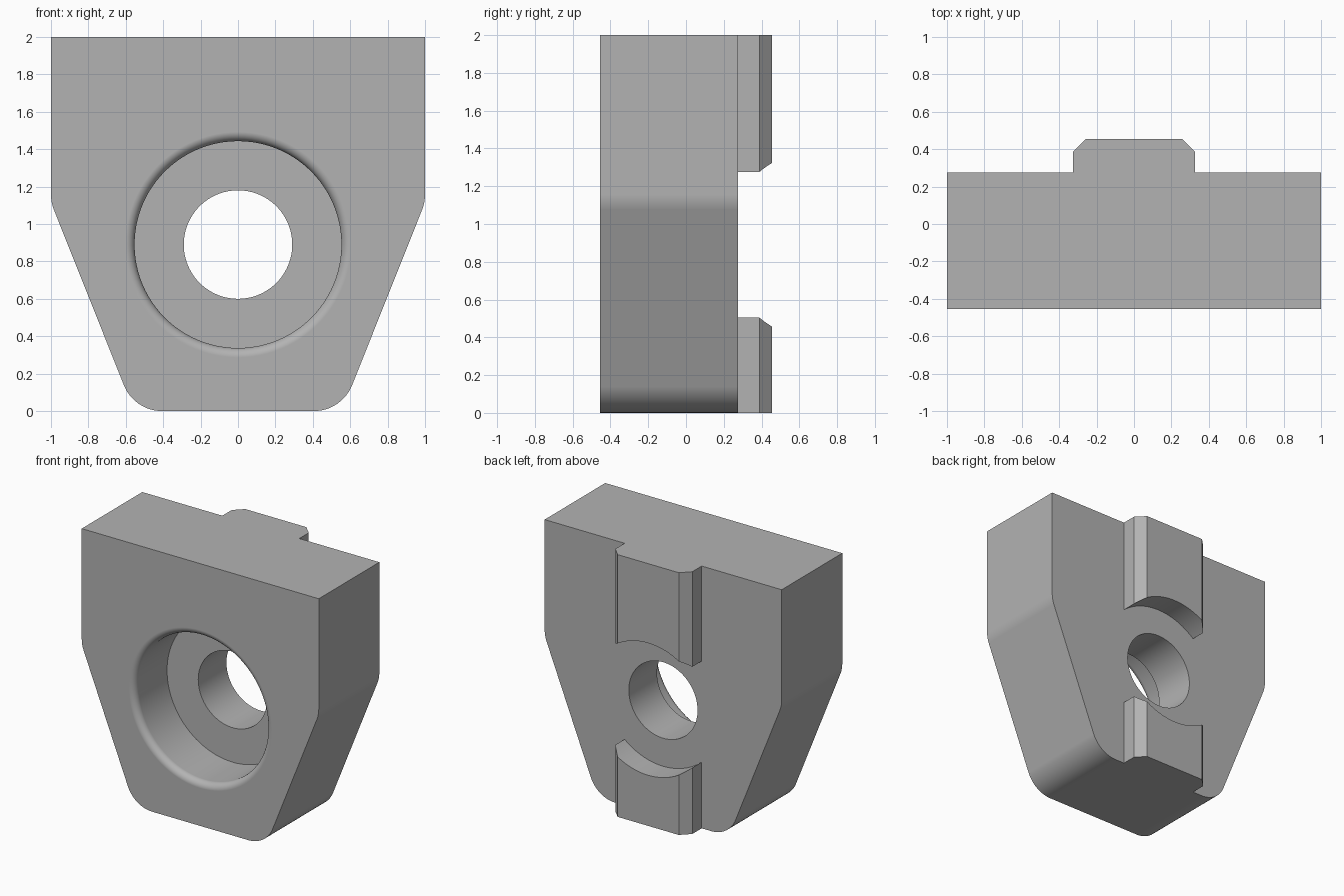
import bpy, bmesh, math
from mathutils import Vector

if "Cube" in bpy.data.objects:
    bpy.data.objects.remove(bpy.data.objects["Cube"])

CZ = 0.89                      # height of the bore axis
FRONT, BACK, KEY_BACK = -0.455, 0.275, 0.455

grey = bpy.data.materials.new("machined grey")
grey.diffuse_color = (0.45, 0.45, 0.45, 1)
grey.use_nodes = True
grey.node_tree.nodes["Principled BSDF"].inputs["Base Color"].default_value = grey.diffuse_color


def make_object(name, bm):
    bmesh.ops.recalc_face_normals(bm, faces=bm.faces)
    mesh = bpy.data.meshes.new(name)
    bm.to_mesh(mesh)
    bm.free()
    mesh.materials.append(grey)
    obj = bpy.data.objects.new(name, mesh)
    bpy.context.collection.objects.link(obj)
    return obj


def prism(name, points, offset):
    """Extrude a closed outline of 3D points along offset."""
    bm = bmesh.new()
    face = bm.faces.new([bm.verts.new(p) for p in points])
    new = bmesh.ops.extrude_face_region(bm, geom=[face])["geom"]
    bmesh.ops.translate(bm, vec=offset,
                        verts=[v for v in new if isinstance(v, bmesh.types.BMVert)])
    return make_object(name, bm)


def lathe(name, profile, sides=96):
    """Revolve (radius, y) pairs around the bore axis and cap both ends."""
    bm = bmesh.new()
    rings = []
    for r, y in profile:
        rings.append([bm.verts.new((r * math.cos(a), y, CZ + r * math.sin(a)))
                      for a in (math.tau * i / sides for i in range(sides))])
    for a, b in zip(rings, rings[1:]):
        for i in range(sides):
            j = (i + 1) % sides
            bm.faces.new((a[i], a[j], b[j], b[i]))
    bm.faces.new(rings[0])
    bm.faces.new(rings[-1])
    return make_object(name, bm)


def round_corner(prev, corner, nxt, radius, steps):
    """Points of a tangent arc replacing a corner of a 2D outline."""
    p, c, n = Vector(prev), Vector(corner), Vector(nxt)
    u, v = (p - c).normalized(), (n - c).normalized()
    half = u.angle(v) / 2
    centre = c + (u + v).normalized() * radius / math.sin(half)
    start = c + u * radius / math.tan(half) - centre
    end = c + v * radius / math.tan(half) - centre
    return [centre + start.normalized().lerp(end.normalized(), k / steps).normalized() * radius
            for k in range(steps + 1)]


def boolean(target, tool, operation):
    mod = target.modifiers.new(operation.lower(), "BOOLEAN")
    mod.object, mod.operation, mod.solver = tool, operation, "EXACT"
    bpy.context.view_layer.objects.active = target
    bpy.ops.object.modifier_apply(modifier=mod.name)
    bpy.data.objects.remove(tool)


# Tapered body with rounded shoulders and lower corners
top, shoulder, foot, mid = (1, 2), (1, 1.115), (0.555, 0), (0, 0)
right = [Vector(top)]
right += round_corner(top, shoulder, foot, 0.22, 4)
right += round_corner(shoulder, foot, mid, 0.22, 12)
outline = right + [Vector((-p.x, p.y)) for p in reversed(right)]
body = prism("bracket_block", [(p.x, FRONT, p.y) for p in outline],
             (0, BACK - FRONT, 0))

# Chamfered key on the back, interrupted by a round relief
half_key = [(0.325, 0.2), (0.325, 0.388), (0.258, KEY_BACK)]
key_outline = half_key + [(-x, y) for x, y in reversed(half_key)]
key = prism("back_key", [(x, y, 0) for x, y in key_outline], (0, 0, 2))
boolean(key, lathe("relief_cutter", [(0.504, 0.1), (0.504, 0.6)]), "DIFFERENCE")
boolean(body, key, "UNION")

# Stepped bore: rounded rim, counterbore and through hole
rim, r_bore, r_hole, floor = 0.05, 0.553, 0.29, -0.065
profile = [(r_bore + rim, FRONT - 0.1)]
for k in range(9):
    a = math.pi / 2 * k / 8
    profile.append((r_bore + rim * (1 - math.sin(a)), FRONT + rim * (1 - math.cos(a))))
profile += [(r_bore, floor), (r_hole, floor), (r_hole, 0.6)]
boolean(body, lathe("bore_cutter", profile), "DIFFERENCE")

# Clean up coplanar faces, then smooth only the curved surfaces
bm = bmesh.new()
bm.from_mesh(body.data)
bmesh.ops.remove_doubles(bm, verts=bm.verts, dist=0.0001)
bmesh.ops.dissolve_limit(bm, angle_limit=0.002, verts=bm.verts, edges=bm.edges)
bm.to_mesh(body.data)
bm.free()
bpy.ops.object.select_all(action="DESELECT")
body.select_set(True)
bpy.context.view_layer.objects.active = body
bpy.ops.object.shade_smooth_by_angle(angle=math.radians(30))
weighted = body.modifiers.new("weighted normals", "WEIGHTED_NORMAL")
weighted.keep_sharp = True
